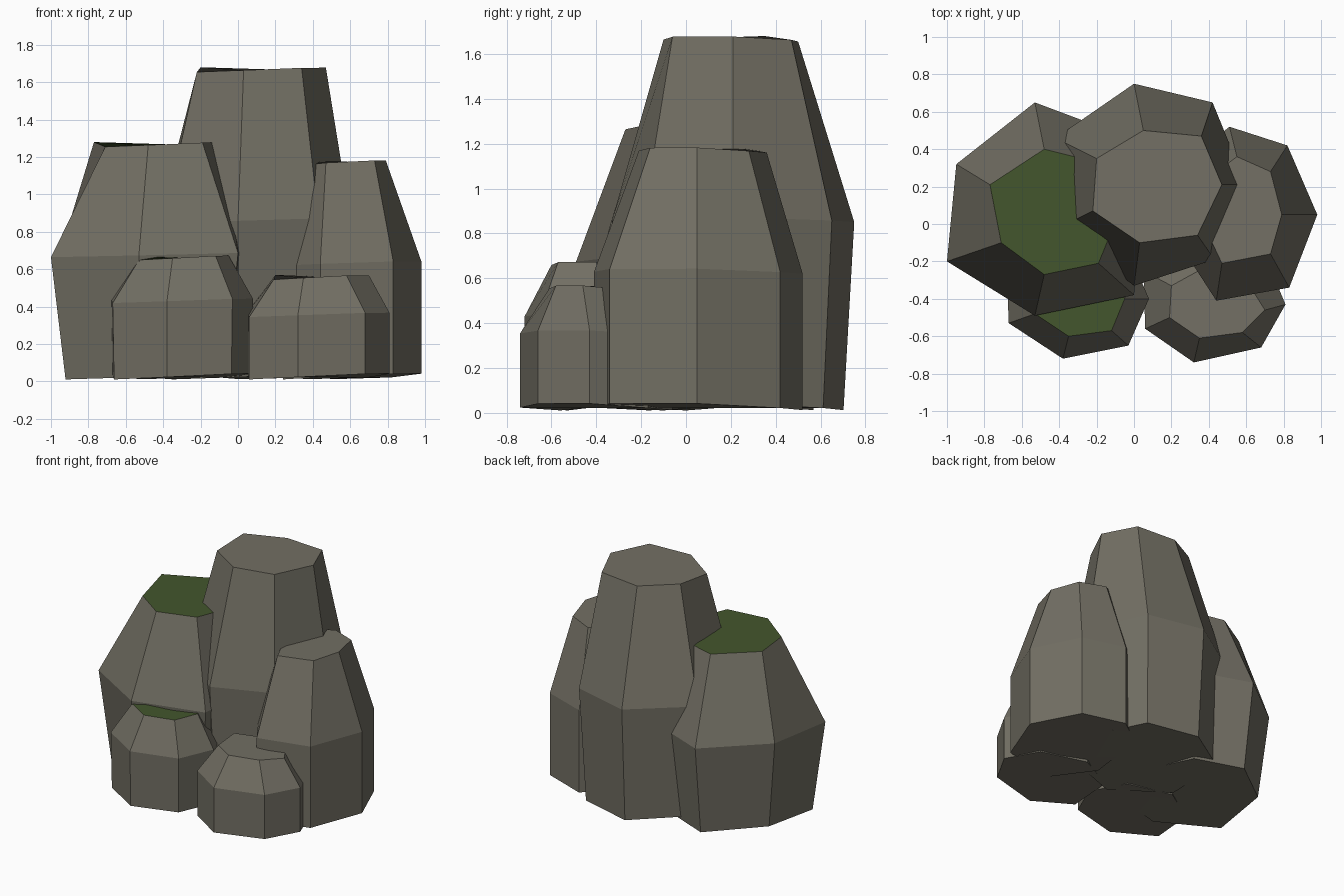
import bpy, bmesh, math

if "Cube" in bpy.data.objects:
    bpy.data.objects.remove(bpy.data.objects["Cube"])

def material(name, rgb):
    m = bpy.data.materials.new(name)
    m.diffuse_color = (*rgb, 1)
    m.use_nodes = True
    m.node_tree.nodes["Principled BSDF"].inputs["Base Color"].default_value = m.diffuse_color
    return m

STONE = material("stone", (0.17, 0.16, 0.127))
MOSS = material("moss", (0.057, 0.093, 0.026))

def rock(name, mid, top, z_mid, z_top, foot, mossy=False):
    """Seven-sided rock: foot ring (scaled from mid), waist ring, uneven top ring."""
    n = len(mid)
    cx = sum(p[0] for p in mid) / n
    cy = sum(p[1] for p in mid) / n
    base = [(cx + (x - cx) * foot, cy + (y - cy) * foot) for x, y in mid]
    bm = bmesh.new()
    rings = []
    for pts, z, wobble in ((base, 0.025, 0.02), (mid, z_mid, 0.015), (top, z_top, 0.015)):
        rings.append([bm.verts.new((x, y, z + wobble * math.sin(2.3 * i + 1)))
                      for i, (x, y) in enumerate(pts)])
    for lo, hi in zip(rings, rings[1:]):
        for i in range(n):
            j = (i + 1) % n
            bm.faces.new((lo[i], lo[j], hi[j], hi[i]))
    bm.faces.new(rings[0][::-1])
    cap = bm.faces.new(rings[-1])
    cap.material_index = 1 if mossy else 0
    bmesh.ops.recalc_face_normals(bm, faces=bm.faces[:])
    me = bpy.data.meshes.new(name)
    bm.to_mesh(me)
    bm.free()
    me.materials.append(STONE)
    me.materials.append(MOSS)
    ob = bpy.data.objects.new(name, me)
    bpy.context.collection.objects.link(ob)

# Tall central rock
rock("tall_rock",
     [(.60, .21), (.42, .65), (0, .75), (-.42, .46), (-.40, -.02), (0, -.33), (.43, -.19)],
     [(.47, .21), (.36, .47), (.05, .50), (-.20, .35), (-.22, .07), (.03, -.10), (.34, -.06)],
     .86, 1.665, .91)

# Left rock with moss on top
rock("left_rock",
     [(.04, .06), (-.13, .50), (-.53, .65), (-.95, .32), (-1.0, -.20), (-.53, -.49), (0, -.38)],
     [(-.08, .06), (-.20, .33), (-.48, .40), (-.77, .21), (-.71, -.10), (-.48, -.27), (-.19, -.21)],
     .675, 1.265, .86, True)

# Right rock
rock("right_rock",
     [(.98, .05), (.82, .42), (.51, .52), (.26, .32), (.24, -.10), (.44, -.41), (.83, -.34)],
     [(.79, .05), (.73, .28), (.55, .36), (.38, .23), (.38, -.02), (.47, -.21), (.73, -.16)],
     .63, 1.17, 1.0)

# Small front left rock with moss on top
rock("small_left_rock",
     [(.08, -.40), (-.04, -.12), (-.37, -.02), (-.68, -.24), (-.67, -.53), (-.38, -.72), (-.03, -.65)],
     [(-.05, -.40), (-.12, -.23), (-.33, -.17), (-.54, -.28), (-.53, -.48), (-.35, -.60), (-.12, -.57)],
     .43, .66, .98, True)

# Small front right rock
rock("small_right_rock",
     [(.81, -.43), (.70, -.17), (.37, -.06), (.05, -.25), (.06, -.56), (.32, -.74), (.68, -.66)],
     [(.70, -.46), (.60, -.30), (.40, -.22), (.20, -.33), (.19, -.50), (.35, -.61), (.58, -.58)],
     .355, .555, 1.0)
